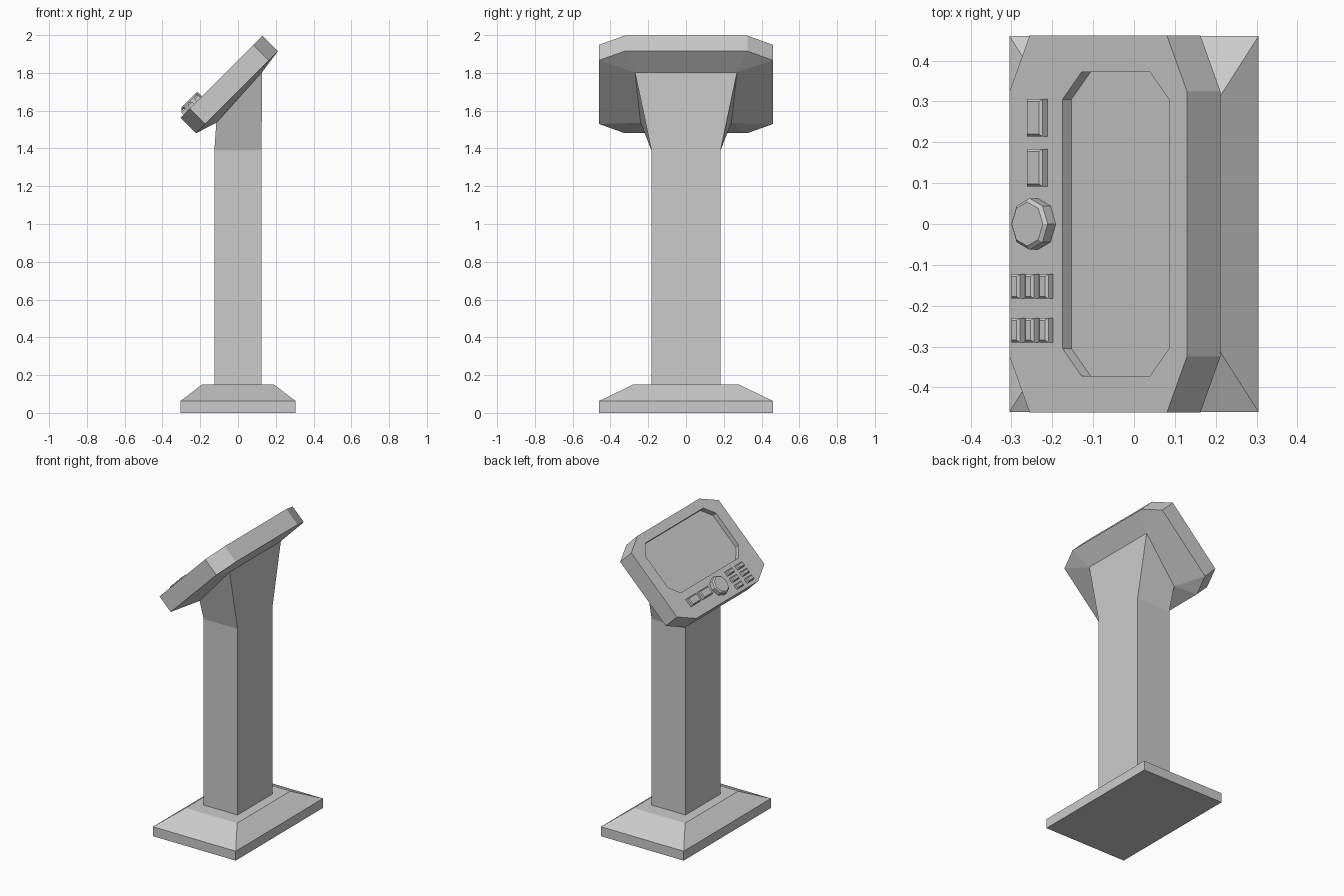
import bpy, bmesh
from math import cos, sin, pi
from mathutils import Vector

if "Cube" in bpy.data.objects:
    bpy.data.objects.remove(bpy.data.objects["Cube"])

S = 0.5 ** 0.5
CENTRE = Vector((-0.0875, 0, 1.78))      # middle of the tilted front panel
U, V, N = Vector((S, 0, S)), Vector((0, 1, 0)), Vector((-S, 0, S))


def panel(u, v, w=0.0):
    """Point in tilted panel space (up the slope, sideways, out of the face)."""
    return CENTRE + U * u + V * v + N * w


def loft(name, rings, cap_top=True, cap_bottom=False):
    """Skin a stack of rings, listed from top to bottom, counter-clockwise."""
    bm = bmesh.new()
    loops = [[bm.verts.new(p) for p in ring] for ring in rings]
    for a, b in zip(loops, loops[1:]):
        n = len(a)
        for i in range(n):
            j = (i + 1) % n
            bm.faces.new((b[i], b[j], a[j], a[i]))
    if cap_top:
        bm.faces.new(loops[0])
    if cap_bottom:
        bm.faces.new(loops[-1][::-1])
    bmesh.ops.remove_doubles(bm, verts=bm.verts, dist=1e-5)
    mesh = bpy.data.meshes.new(name)
    bm.to_mesh(mesh)
    bm.free()
    obj = bpy.data.objects.new(name, mesh)
    bpy.context.collection.objects.link(obj)
    return obj


def rect(hx, hy, z):
    return [Vector((x, y, z)) for x, y in ((-hx, -hy), (hx, -hy), (hx, hy), (-hx, hy))]


def octagon(u0, u1, hv, cu, cv, w):
    """Rectangle with cut corners in panel space."""
    pts = ((u0 + cu, -hv), (u1 - cu, -hv), (u1, cv - hv), (u1, hv - cv),
           (u1 - cu, hv), (u0 + cu, hv), (u0, hv - cv), (u0, cv - hv))
    return [panel(u, v, w) for u, v in pts]


# Stepped foot
loft("base", [rect(0.19, 0.28, 0.15), rect(0.305, 0.46, 0.063), rect(0.305, 0.46, 0)],
     cap_bottom=True)

# Post with a flared neck that meets the back of the head
neck = [Vector(p) for p in ((-0.115, -0.24, 1.535), (0.127, -0.27, 1.803),
                            (0.127, 0.27, 1.803), (-0.115, 0.24, 1.535))]
loft("post", [neck, rect(0.125, 0.183, 1.39), rect(0.125, 0.183, 0.15)], cap_top=False)

# Console head: recessed screen, front rim, side wall, tapered back
loft("console_head", [
    octagon(-0.124, 0.245, 0.372, 0.066, 0.067, -0.031),
    octagon(-0.124, 0.245, 0.372, 0.066, 0.067, 0),
    octagon(-0.307, 0.307, 0.461, 0.069, 0.136, 0),
    octagon(-0.307, 0.307, 0.461, 0.069, 0.136, -0.116),
    [neck[i] for i in (0, 1, 1, 2, 2, 3, 3, 0)],
])


def button(name, u, v, hu, hv, h=0.023, bevel=0.006):
    def ring(inset, w):
        return [panel(u + a * (hu - inset), v + b * (hv - inset), w)
                for a, b in ((-1, -1), (1, -1), (1, 1), (-1, 1))]
    loft(name, [ring(bevel, h), ring(0, h - bevel), ring(0, 0)])


# Two wide buttons
for i, v in enumerate((0.26, 0.138)):
    button(f"wide_button_{i + 1}", -0.203, v, 0.027, 0.046)

# Keypad of small buttons
for r, v in enumerate((-0.153, -0.26)):
    for c in range(3):
        button(f"small_button_{r + 1}_{c + 1}", -0.269 + 0.049 * c, v, 0.015, 0.03)


# Eight-sided dial
def dial_ring(r, w):
    return [panel(-0.21 + r * cos(i * pi / 4), r * sin(i * pi / 4), w) for i in range(8)]


loft("dial", [dial_ring(0.054, 0.036), dial_ring(0.063, 0.028), dial_ring(0.063, 0)])
